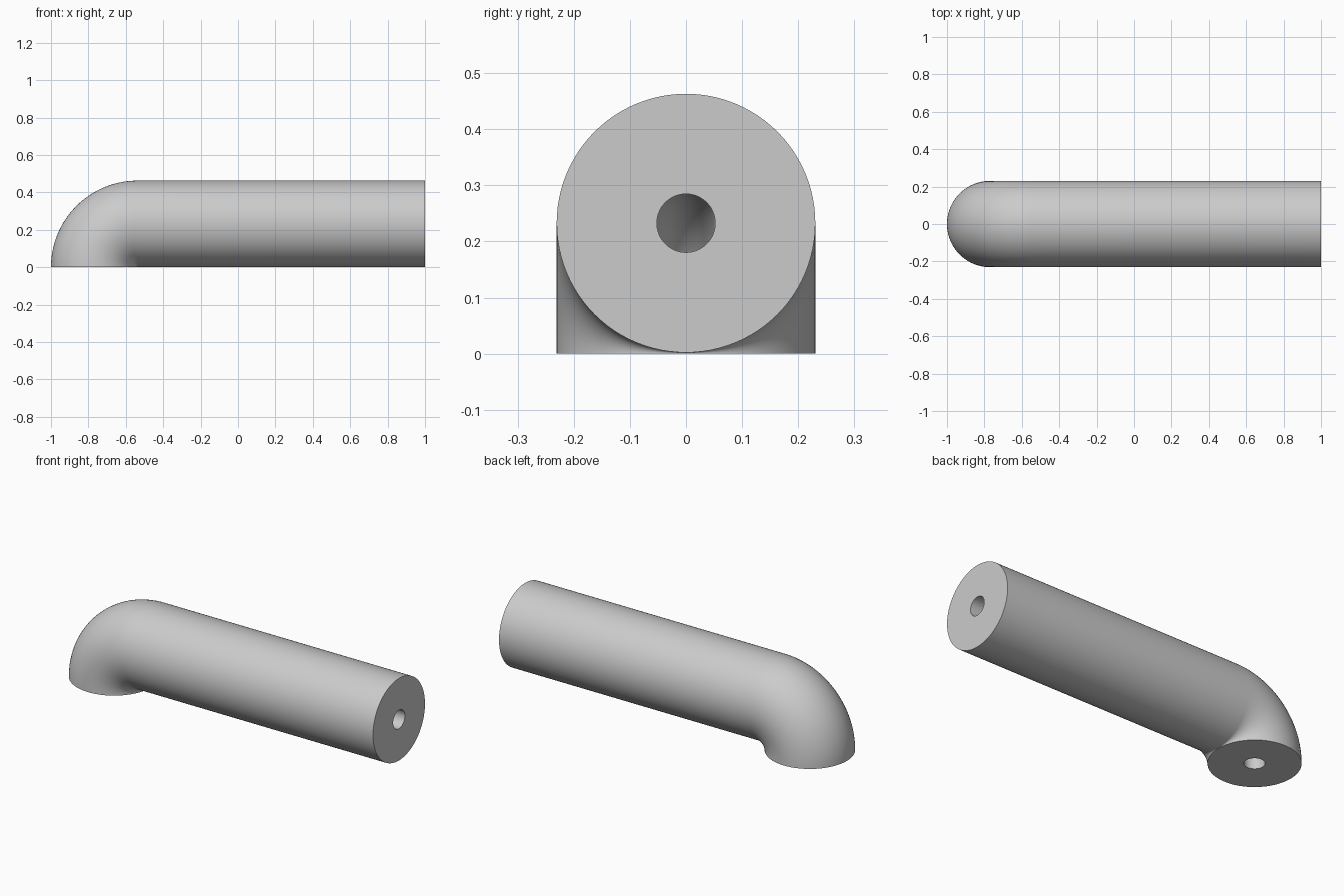
import bpy, bmesh, math
from mathutils import Vector

cube = bpy.data.objects.get("Cube")
if cube:
    bpy.data.objects.remove(cube, do_unlink=True)

SIDES = 96
BEND_STEPS = 32
OUTER, BORE = 0.2305, 0.052   # pipe and bore radius
BEND = 0.2325                 # centreline radius of the elbow
BEND_X = -1 + OUTER + BEND    # elbow pivot, on the ground

grey = bpy.data.materials.new("plain grey")
grey.use_nodes = True
colour = (0.6, 0.6, 0.6, 1)
grey.diffuse_color = colour
grey.node_tree.nodes["Principled BSDF"].inputs["Base Color"].default_value = colour

# Stations along the centreline: quarter-turn elbow, then the straight run
stations = []
for i in range(BEND_STEPS + 1):
    a = math.pi / 2 * i / BEND_STEPS
    out = Vector((-math.cos(a), 0, math.sin(a)))
    stations.append((Vector((BEND_X, 0, 0)) + out * BEND, out))
stations.append((Vector((1, 0, BEND)), Vector((0, 0, 1))))

bm = bmesh.new()


def ring(centre, out, radius):
    side = Vector((0, 1, 0))
    angles = [2 * math.pi * k / SIDES for k in range(SIDES)]
    return [bm.verts.new(centre + radius * (out * math.cos(t) + side * math.sin(t)))
            for t in angles]


def bridge(a, b):
    for k in range(SIDES):
        n = (k + 1) % SIDES
        bm.faces.new((a[k], a[n], b[n], b[k]))


# Outer wall and bore follow the same path
walls = [[ring(c, o, r) for c, o in stations] for r in (OUTER, BORE)]
for wall in walls:
    for a, b in zip(wall, wall[1:]):
        bridge(a, b)

# Flat annular ends
for end in (0, -1):
    bridge(walls[0][end], walls[1][end])

bmesh.ops.recalc_face_normals(bm, faces=bm.faces)
mesh = bpy.data.meshes.new("bent_pipe")
bm.to_mesh(mesh)
bm.free()
mesh.materials.append(grey)
pipe = bpy.data.objects.new("bent_pipe", mesh)
bpy.context.collection.objects.link(pipe)

bpy.ops.object.select_all(action='DESELECT')
pipe.select_set(True)
bpy.context.view_layer.objects.active = pipe
bpy.ops.object.shade_smooth_by_angle(angle=math.radians(40))
